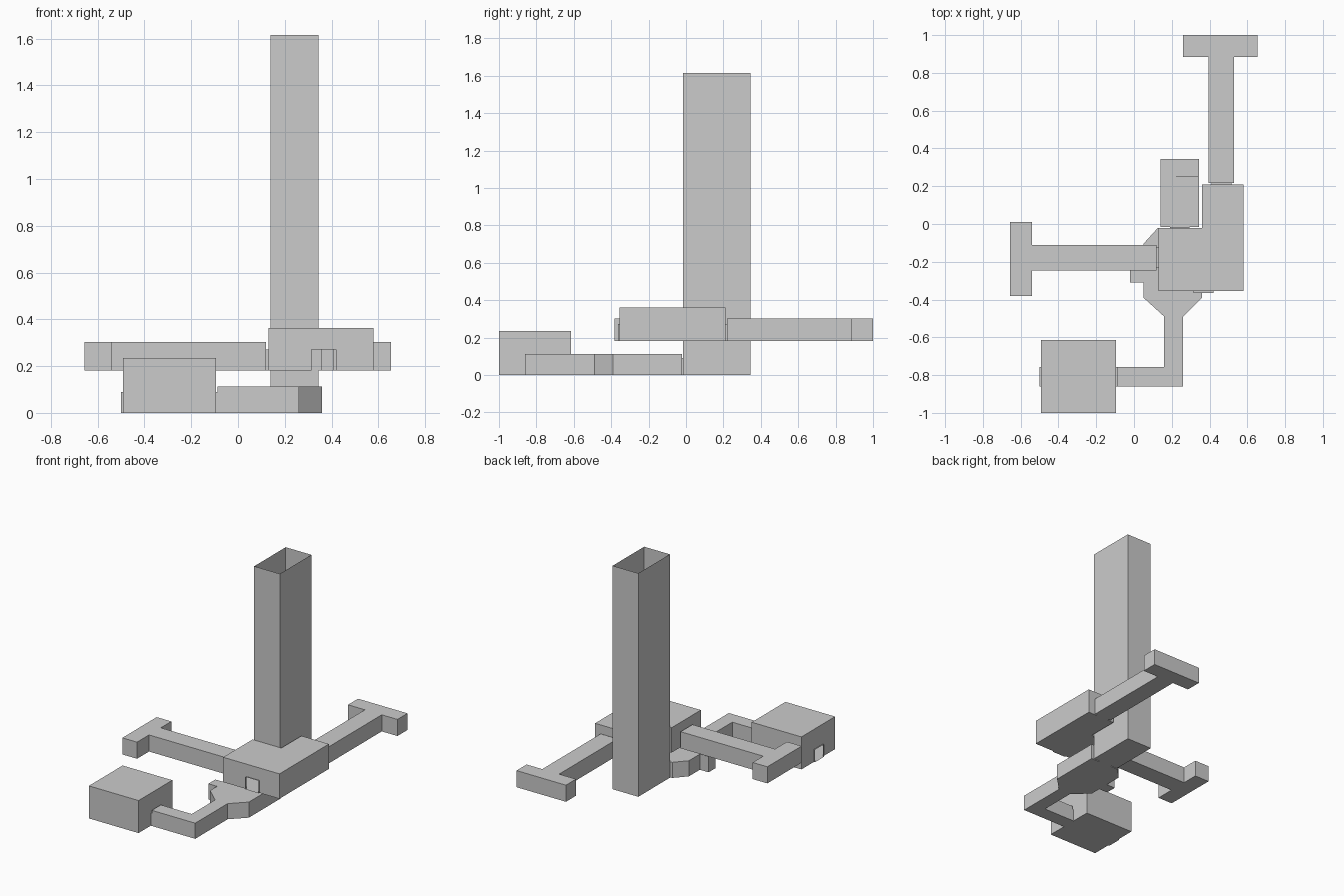
import bpy, bmesh
from mathutils import Vector

if "Cube" in bpy.data.objects:
    bpy.data.objects.remove(bpy.data.objects["Cube"])


def shell(name, pts, z0, z1, doors=None, roof=True):
    """Single-walled space over a counter-clockwise outline.
    doors: edge index -> (start, end, height) of an opening in that wall."""
    doors = doors or {}
    bm = bmesh.new()

    def face(cs):
        bm.faces.new([bm.verts.new(c) for c in cs])

    def wall(a, b, lo, hi):
        if (b - a).length > 1e-4 and hi - lo > 1e-4:
            face([(a.x, a.y, lo), (b.x, b.y, lo), (b.x, b.y, hi), (a.x, a.y, hi)])

    for i in range(len(pts)):
        a, b = Vector(pts[i]), Vector(pts[(i + 1) % len(pts)])
        if i in doors:
            s, e, h = doors[i]
            d = (b - a).normalized()
            p, q = a + d * s, a + d * e
            wall(a, p, z0, z1)
            wall(q, b, z0, z1)
            wall(p, q, z0 + h, z1)
        else:
            wall(a, b, z0, z1)
    face([(x, y, z0) for x, y in reversed(pts)])
    if roof:
        face([(x, y, z1) for x, y in pts])
    bmesh.ops.remove_doubles(bm, verts=bm.verts, dist=1e-5)
    me = bpy.data.meshes.new(name)
    bm.to_mesh(me)
    bm.free()
    ob = bpy.data.objects.new(name, me)
    bpy.context.collection.objects.link(ob)
    return ob


def rect(x0, x1, y0, y1):
    return [(x0, y0), (x1, y0), (x1, y1), (x0, y1)]


def doorway(name, x0, x1, y0, y1, z, along_x):
    """Short open-ended sleeve joining two spaces."""
    w, h = (y1 - y0, 0.09) if along_x else (x1 - x0, 0.09)
    ends = (1, 3) if along_x else (0, 2)
    shell(name, rect(x0, x1, y0, y1), z, z + h, {e: (0, w, h) for e in ends})


D = 0.09   # door height
U = 0.182  # upper floor level

# Tall shaft, open at the top, with a panel standing inside
shell("shaft", rect(0.14, 0.345, -0.015, 0.345), 0, 1.615, {0: (0.05, 0.155, D)}, roof=False)
bpy.ops.mesh.primitive_cube_add(size=1, location=(0.28, 0.25, 0.045))
panel = bpy.context.object
panel.name = "shaft_panel"
panel.scale = (0.115, 0.004, 0.09)

# Upper L-shaped room
shell("upper_room",
      [(0.13, -0.355), (0.58, -0.355), (0.58, 0.21), (0.36, 0.21), (0.36, -0.02), (0.13, -0.02)],
      U, 0.362, {0: (0.185, 0.29, D), 2: (0.065, 0.17, D), 5: (0.105, 0.21, D)})

# T-ended upper corridors
shell("west_corridor",
      [(-0.657, -0.382), (-0.54, -0.382), (-0.54, -0.245), (0.12, -0.245),
       (0.12, -0.11), (-0.54, -0.11), (-0.54, 0.01), (-0.657, 0.01)],
      U, 0.302, {3: (0.015, 0.12, D)})
shell("north_corridor",
      [(0.395, 0.218), (0.53, 0.218), (0.53, 0.885), (0.655, 0.885),
       (0.655, 1), (0.26, 1), (0.26, 0.885), (0.395, 0.885)],
      U, 0.302, {0: (0.015, 0.12, D)})

# Lower chamber with its alcove and bent passage
shell("lower_chamber",
      [(-0.087, -0.86), (0.26, -0.86), (0.26, -0.49), (0.36, -0.39), (0.36, -0.022),
       (0.125, -0.022), (0.05, -0.105), (0.05, -0.23), (-0.02, -0.23), (-0.02, -0.31),
       (0.05, -0.31), (0.05, -0.39), (0.16, -0.49), (0.16, -0.757), (-0.087, -0.757)],
      0, 0.113, {4: (0.065, 0.17, D), 14: (0, 0.103, D)})

# Large corner room
shell("corner_room", rect(-0.492, -0.095, -1, -0.615), 0, 0.235,
      {1: (0.14, 0.243, D), 3: (0.142, 0.245, D)})

# Doorway sleeves
doorway("shaft_doorway", 0.19, 0.295, -0.022, -0.015, 0, False)
doorway("north_doorway", 0.41, 0.515, 0.21, 0.218, U, False)
doorway("front_doorway", 0.315, 0.42, -0.364, -0.355, U, False)
doorway("west_doorway", 0.12, 0.13, -0.23, -0.125, U, True)
doorway("passage_doorway", -0.095, -0.087, -0.86, -0.757, 0, True)
doorway("outer_doorway", -0.501, -0.492, -0.86, -0.757, 0, True)
